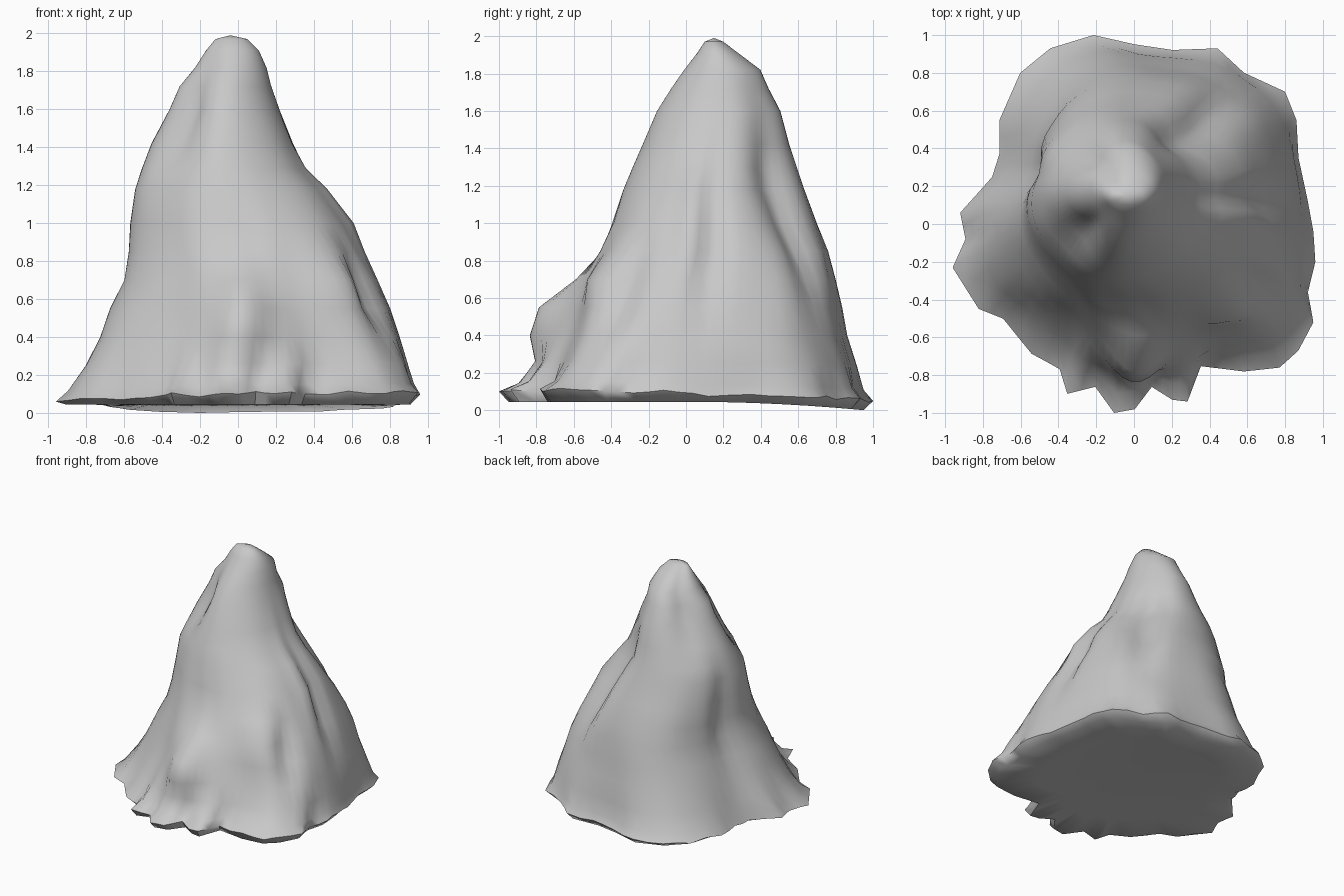
import bpy, bmesh, math
from mathutils import Vector, noise

if "Cube" in bpy.data.objects:
    bpy.data.objects.remove(bpy.data.objects["Cube"])

# Ragged foot outline seen from above (clockwise from the right side)
OUTLINE = [(.95, -.04), (.96, -.2), (.92, -.36), (.95, -.52), (.87, -.67), (.77, -.76),
           (.58, -.78), (.35, -.75), (.28, -.94), (.2, -.93), (.09, -.86), (0, -.98),
           (-.11, -1), (-.21, -.86), (-.36, -.9), (-.4, -.77), (-.55, -.69), (-.7, -.5),
           (-.83, -.45), (-.97, -.23), (-.9, -.08), (-.93, .06), (-.76, .25), (-.72, .37),
           (-.72, .55), (-.61, .8), (-.45, .93), (-.22, 1), (0, .95), (.2, .92),
           (.44, .93), (.58, .8), (.8, .7), (.86, .55), (.87, .35), (.92, .12)]

# Level: height, x min, x max, y min, y max
LEVELS = [(.075, -.96, .96, -1, 1), (.13, -.9, .93, -.9, .95), (.25, -.81, .9, -.8, .91),
          (.4, -.73, .85, -.72, .86), (.55, -.67, .8, -.65, .83), (.7, -.6, .73, -.58, .8),
          (.85, -.585, .66, -.48, .76), (1, -.565, .59, -.41, .70), (1.18, -.545, .46, -.34, .63),
          (1.29, -.51, .36, -.29, .6), (1.42, -.46, .3, -.23, .56), (1.6, -.37, .22, -.15, .51),
          (1.72, -.31, .18, -.08, .45), (1.82, -.23, .15, -.01, .4),
          (1.91, -.17, .11, .06, .28), (1.97, -.12, .05, .1, .2)]

# Buttresses (+) and gullies (-): angle, height, amount, angular width, height width
BUMPS = [(-93, .49, .17, 11, .14), (-52, .72, .09, 13, .16), (-35, .62, -.09, 7, .18),
         (-12, 1, .03, 6, .25), (0, .85, -.06, 6, .35), (52, .85, -.07, 9, .25),
         (45, 1.15, -.1, 18, .28), (135, 1.62, -.08, 28, .25), (165, .75, -.05, 9, .4),
         (-135, 1.52, -.1, 25, .22), (-125, .5, -.03, 12, .3), (-97, .85, -.03, 14, .15)]


def relief(angle, z):
    total = 0
    for a, h, amount, aw, hw in BUMPS:
        d = (angle - a + 180) % 360 - 180
        total += amount * math.exp(-(d / aw) ** 2 - ((z - h) / hw) ** 2)
    return total


def fit(points):
    """Scale points to fill the box from -1 to 1."""
    lo = [min(p[k] for p in points) for k in (0, 1)]
    hi = [max(p[k] for p in points) for k in (0, 1)]
    return [Vector([2 * (p[k] - lo[k]) / (hi[k] - lo[k]) - 1 for k in (0, 1)]) for p in points]


# Double the outline resolution, then make a softened copy without the fringe
raw = []
for i, a in enumerate(OUTLINE):
    a, b = Vector(a), Vector(OUTLINE[(i + 1) % len(OUTLINE)])
    raw += [a, (a + b) / 2]
n = len(raw)
raw = fit(raw)
soft = raw
for _ in range(6):
    soft = [(soft[i - 1] + soft[i] + soft[(i + 1) % n]) / 3 for i in range(n)]
soft = fit(soft)

bm = bmesh.new()


def ring(z, x0, x1, y0, y1):
    calm = min(1, max(0, (z - .07) / .22))      # fringe fades out
    rounded = min(1, max(0, (z - .3) / 1.1))    # outline turns oval
    shape = fit([p.lerp(s.lerp(s.normalized(), rounded), calm) for p, s in zip(raw, soft)])
    verts = []
    for q in shape:
        x = (x0 + x1) / 2 + q.x * (x1 - x0) / 2
        y = (y0 + y1) / 2 + q.y * (y1 - y0) / 2
        d = q.normalized()
        push = relief(math.degrees(math.atan2(d.y, d.x)), z)
        if .1 < z < 1.8:
            push += .015 * noise.noise(Vector((x * 4, y * 4, z * 4)))
        lift = max(0, 1 - z / .4)               # foot rises at the front, uneven rim
        lift *= .02 * x - .035 * y + .03 * noise.noise(Vector((x * 7, y * 7, 3)))
        verts.append(bm.verts.new((x + d.x * push, y + d.y * push, z + lift)))
    return verts


# Underside: flat centre, dipping to the ground at the back rim
under = [bm.verts.new((p.x * .91, p.y * .95, .045 - .045 * max(0, p.y) ** 2)) for p in raw]
inner = [bm.verts.new((p.x * .65, p.y * .65, .048)) for p in raw]
bm.faces.new(inner)

# Loft the slopes up to the rounded peak
rings = [inner, under] + [ring(*level) for level in LEVELS]
for a, b in zip(rings, rings[1:]):
    for i in range(n):
        j = (i + 1) % n
        bm.faces.new((a[i], a[j], b[j], b[i]))
peak = bm.verts.new((-.04, .15, 1.99))
for i in range(n):
    bm.faces.new((rings[-1][i], rings[-1][(i + 1) % n], peak))
bmesh.ops.recalc_face_normals(bm, faces=bm.faces)

mesh = bpy.data.meshes.new("rock_peak")
bm.to_mesh(mesh)
bm.free()
rock = bpy.data.objects.new("rock_peak", mesh)
bpy.context.collection.objects.link(rock)

# Single stone colour
stone = bpy.data.materials.new("grey_stone")
stone.diffuse_color = (.58, .58, .58, 1)
stone.use_nodes = True
stone.node_tree.nodes["Principled BSDF"].inputs["Base Color"].default_value = stone.diffuse_color
mesh.materials.append(stone)

# Soft slopes with a crisp foot edge
bpy.context.view_layer.objects.active = rock
rock.select_set(True)
bpy.ops.object.shade_smooth_by_angle(angle=math.radians(60))
